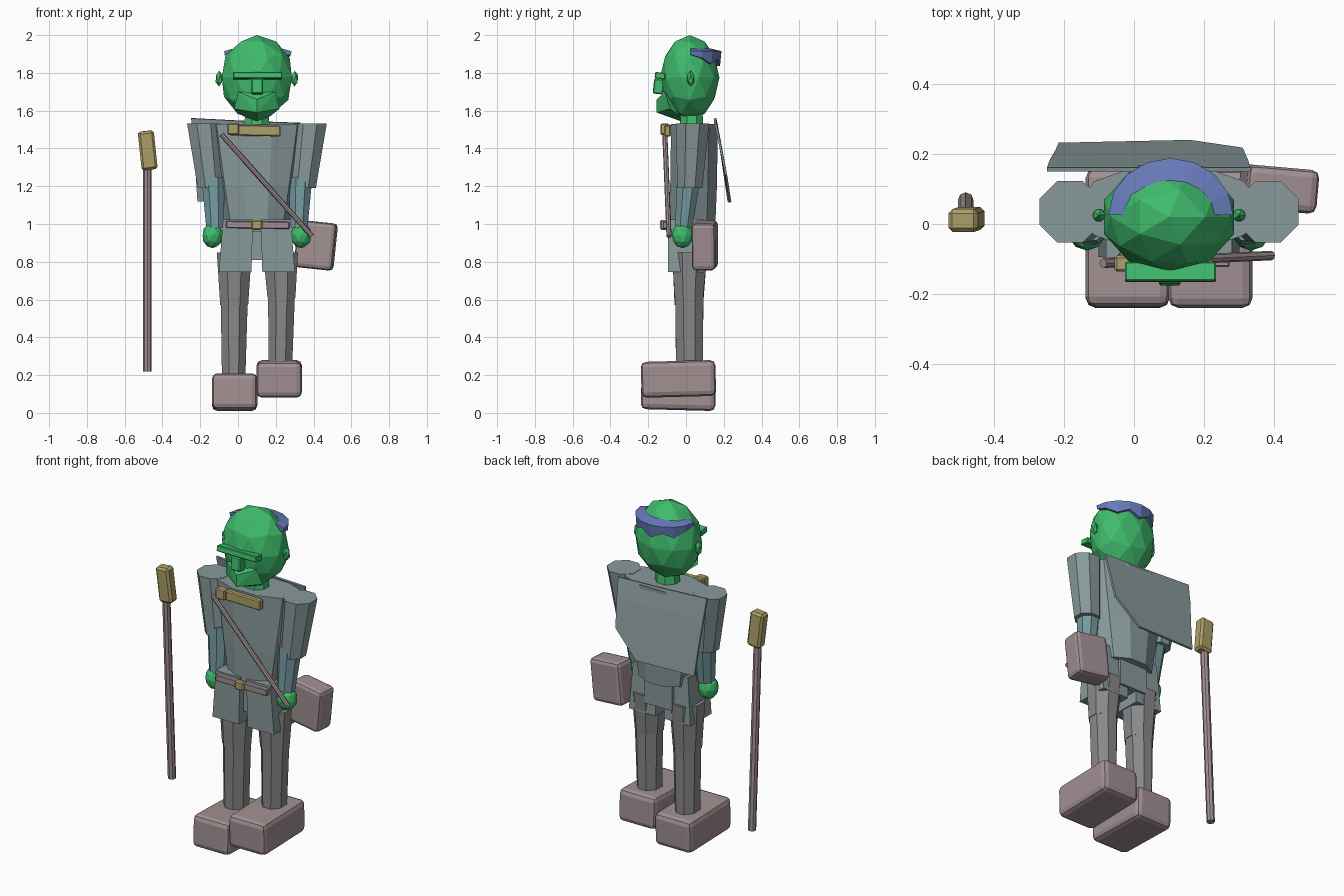
import bpy, bmesh
from math import sin, cos, pi, radians
from mathutils import Vector

if "Cube" in bpy.data.objects:
    bpy.data.objects.remove(bpy.data.objects["Cube"])

CX = 0.1  # body centre line


def mat(name, r, g, b):
    m = bpy.data.materials.new(name)
    m.diffuse_color = (r, g, b, 1)
    m.use_nodes = True
    m.node_tree.nodes["Principled BSDF"].inputs["Base Color"].default_value = m.diffuse_color
    return m


GREEN = mat("skin", 0.05, 0.50, 0.15)
BLUE = mat("hair", 0.14, 0.20, 0.50)
CLOTH = mat("cloth", 0.25, 0.32, 0.33)
TEAL = mat("sleeve", 0.18, 0.33, 0.36)
SLATE = mat("trousers", 0.25, 0.25, 0.26)
LEATHER = mat("leather", 0.36, 0.28, 0.29)
GOLD = mat("brass", 0.42, 0.35, 0.14)


def finish(bm, name, m):
    bmesh.ops.recalc_face_normals(bm, faces=bm.faces)
    me = bpy.data.meshes.new(name)
    bm.to_mesh(me)
    bm.free()
    me.materials.append(m)
    ob = bpy.data.objects.new(name, me)
    bpy.context.collection.objects.link(ob)
    return ob


def loft(name, rings, m, n=8, phase=0.5):
    """Closed n-sided body through rings of (x, y, z, rx, ry)."""
    bm = bmesh.new()
    loops = []
    for x, y, z, rx, ry in rings:
        loops.append([bm.verts.new((x + rx * cos(2 * pi * (i + phase) / n),
                                    y + ry * sin(2 * pi * (i + phase) / n), z)) for i in range(n)])
    for a, b in zip(loops, loops[1:]):
        for i in range(n):
            bm.faces.new((a[i], a[(i + 1) % n], b[(i + 1) % n], b[i]))
    bm.faces.new(loops[0])
    bm.faces.new(loops[-1])
    return finish(bm, name, m)


def box(name, loc, size, m, rot=(0, 0, 0), bevel=0.0, seg=1):
    bm = bmesh.new()
    bmesh.ops.create_cube(bm, size=1)
    bmesh.ops.scale(bm, vec=size, verts=bm.verts)
    ob = finish(bm, name, m)
    ob.location = loc
    ob.rotation_euler = [radians(a) for a in rot]
    if bevel:
        mod = ob.modifiers.new("bevel", 'BEVEL')
        mod.width, mod.segments = bevel, seg
    return ob


def ball(name, loc, size, m, sub=2):
    bm = bmesh.new()
    bmesh.ops.create_icosphere(bm, subdivisions=sub, radius=1)
    bmesh.ops.scale(bm, vec=size, verts=bm.verts)
    ob = finish(bm, name, m)
    ob.location = loc
    return ob


def rod(name, a, b, r, m):
    a, b = Vector(a), Vector(b)
    bm = bmesh.new()
    bmesh.ops.create_cone(bm, cap_ends=True, segments=8, radius1=r, radius2=r, depth=(b - a).length)
    ob = finish(bm, name, m)
    ob.location = (a + b) / 2
    ob.rotation_euler = (b - a).to_track_quat('Z', 'Y').to_euler()
    return ob


# Head, neck and face
ball("head", (0.1, 0.02, 1.775), (0.195, 0.157, 0.225), GREEN)
loft("neck", [(CX, 0.03, 1.48, .075, .07), (CX, 0.03, 1.62, .065, .06)], GREEN)
box("brow", (0.104, -0.137, 1.785), (0.26, 0.055, 0.034), GREEN, (-8, 0, 0), 0.004)
box("nose", (0.102, -0.145, 1.728), (0.062, 0.055, 0.08), GREEN, (-6, 0, 0), 0.006)
for s, n in ((-1, "left"), (1, "right")):
    ball(n + "_ear", (CX + s * 0.2, 0.025, 1.77), (0.021, 0.021, 0.042), GREEN, 1)

# Faceted beard
bm = bmesh.new()
for p in ((0.1, -.155, 1.66), (0.1, -.155, 1.59), (0.1, -.03, 1.545)):
    bm.verts.new(p)
for s in (-1, 1):
    for p in ((.1, -.11, 1.7), (.12, -.085, 1.61), (.07, -.03, 1.57)):
        bm.verts.new((CX + s * p[0], p[1], p[2]))
bmesh.ops.convex_hull(bm, input=bm.verts)
finish(bm, "beard", GREEN)

# Hair band round the back of the head, zigzag lower edge
bm = bmesh.new()
rows = []
N = 8
for i in range(N + 1):
    a = pi * i / N
    k = sin(a) ** 0.5 if 0 < i < N else 0
    low = 1.895 - k * (0.058 if i % 2 == 0 else 0.025)
    rows.append([bm.verts.new((0.105 + rx * cos(a), 0.025 + ry * sin(a), z)) for rx, ry, z in
                 ((0.125, 0.10, 1.93), (0.178, 0.163, 1.915), (0.175, 0.155, low), (0.14, 0.11, low))])
for a, b in zip(rows, rows[1:]):
    for j in range(4):
        bm.faces.new((a[j], b[j], b[(j + 1) % 4], a[(j + 1) % 4]))
bm.faces.new(rows[0])
bm.faces.new(rows[-1])
finish(bm, "hair", BLUE)

# Torso and pelvis
loft("torso", [(CX, .035, 0.96, .165, .125), (CX, .04, 1.2, .21, .13), (CX, .045, 1.53, .265, .13)],
     CLOTH, n=10, phase=0)
box("pelvis", (CX, 0.03, 0.91), (0.18, 0.17, 0.2), CLOTH)

# Arms and hands, mirrored
for s, n in ((-1, "left"), (1, "right")):
    loft(n + "_upper_arm", [(CX + s * .243, .02, 1.19, .075, .072), (CX + s * .282, .035, 1.532, .095, .095)], CLOTH)
    loft(n + "_forearm", [(CX + s * .222, -.012, 0.98, .05, .05), (CX + s * .232, .015, 1.25, .067, .067)], TEAL)
    ball(n + "_hand", (CX + s * .234, -.018, 0.94), (.056, .058, .068), GREEN)

# Shorts, trouser legs and boots (one foot raised)
for n, x, kx, fx, knee, foot in (("left", -.02, -.02, -.023, .57, .11), ("right", .225, .23, .225, .61, .18)):
    loft(n + "_thigh", [(kx, .015, knee, .08, .082), (x, .02, 0.85, .1, .1)], SLATE)
    loft(n + "_shin", [(fx, .018, foot + .07, .067, .077), (kx, .018, knee + .01, .077, .08)], SLATE)
sides = ((-1, "left", 1), (1, "right", -1))
for s, n, t in sides:
    loft(n + "_shorts", [(CX + s * .115, .005, .745, .122, .14), (CX + s * .1, .0, 1.025, .112, .135)],
         CLOTH, n=4)
    box(n + "_boot", (CX + s * .12 - (.005 if s > 0 else -.005) + .003 * s, -.04, .11 if s < 0 else .18),
        (.24, .395, .19), LEATHER, (-1.5 * t, 0, 0), .028, 2)

# Belt with buckle, collar clasp and slanting strap
box("belt", (0.105, -0.108, 0.995), (0.335, 0.03, 0.038), LEATHER, (0, 0.8, 0), 0.004)
box("buckle", (CX, -0.12, 0.995), (0.058, 0.034, 0.052), GOLD, (0, 0, 0), 0.007)
box("collar_bar", (0.09, -0.098, 1.495), (0.27, 0.035, 0.058), GOLD, (0, 1, 0), 0.006)
box("collar_clasp", (-0.025, -0.113, 1.502), (0.06, 0.045, 0.06), GOLD, (0, 0, 0), 0.006)
rod("strap", (-0.088, -0.112, 1.475), (0.392, -0.09, 0.935), 0.0135, LEATHER)

# Short cape
bm = bmesh.new()
cape = [[(-.248, .155, 1.56), (.04, .155, 1.545), (.332, .155, 1.535)],
        [(-.24, .178, 1.44), (.07, .18, 1.43), (.325, .178, 1.43)],
        [(-.224, .205, 1.26), (.12, .21, 1.25), (.31, .212, 1.26)],
        [(-.215, .226, 1.12), (.16, .234, 1.115)]]
g = [[bm.verts.new(p) for p in r] for r in cape]
for a, b in zip(g, g[1:]):
    bm.faces.new((a[0], a[1], b[1], b[0]))
    bm.faces.new((a[1], a[2]) + tuple(b[:0:-1]))
ob = finish(bm, "cape", CLOTH)
mod = ob.modifiers.new("thickness", 'SOLIDIFY')
mod.thickness, mod.offset = 0.012, 0

# Satchel at the hip
box("satchel", (0.412, 0.1, 0.887), (0.205, 0.125, 0.25), LEATHER, (0, 6, -5), 0.022, 2)

# Free-standing staff
rod("staff_shaft", (-0.48, 0.068, 0.22), (-0.48, 0.015, 1.31), 0.0225, LEATHER)
box("staff_head", (-0.478, 0.013, 1.39), (0.085, 0.065, 0.205), GOLD, (2, -6, 0), 0.012)
